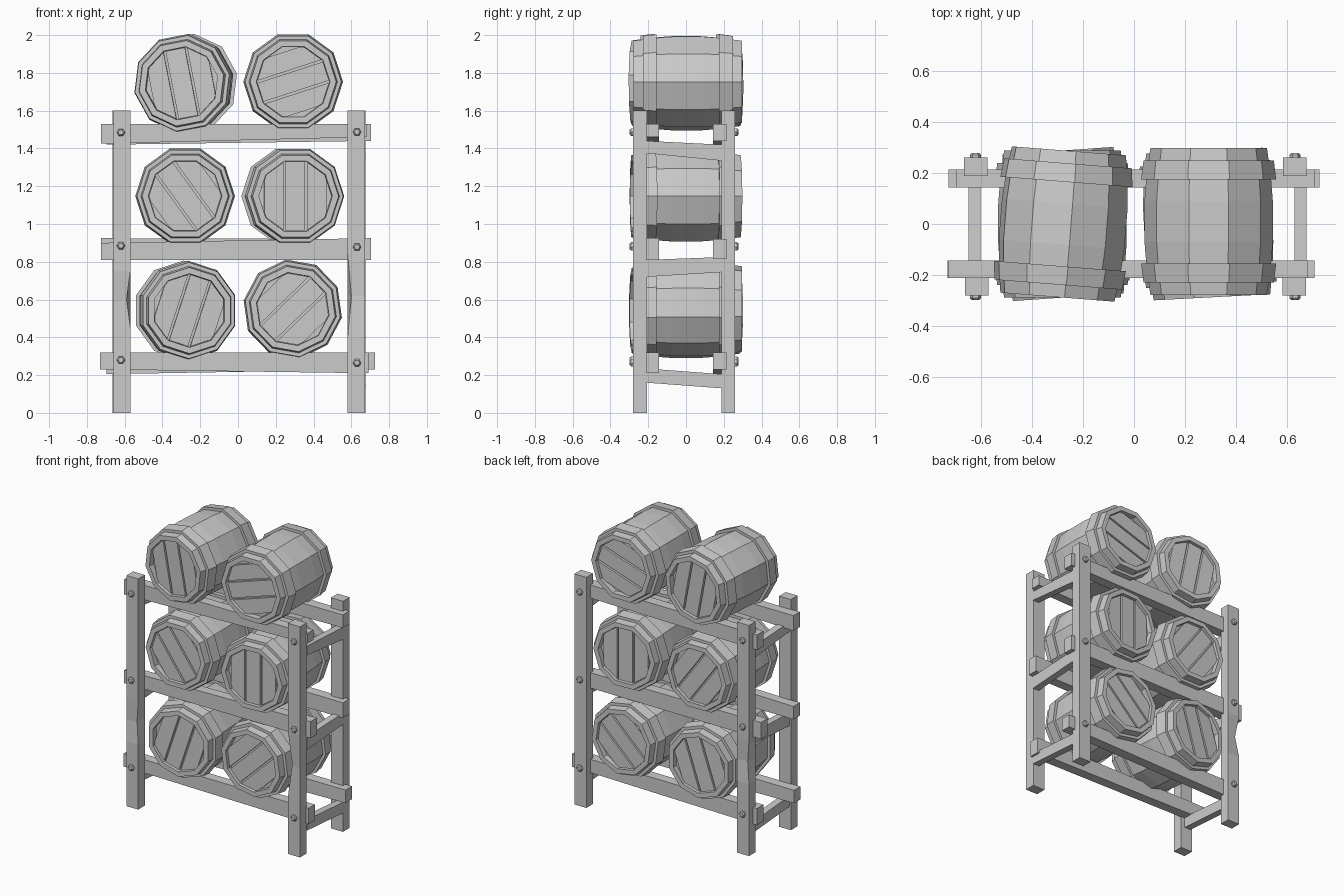
import bpy, bmesh
from math import cos, sin, pi, radians
from mathutils import Matrix, Vector

if "Cube" in bpy.data.objects:
    bpy.data.objects.remove(bpy.data.objects["Cube"])


def mesh_from(bm, name):
    bmesh.ops.recalc_face_normals(bm, faces=bm.faces)
    me = bpy.data.meshes.new(name)
    bm.to_mesh(me)
    bm.free()
    return me


def add(name, me, mat=None):
    ob = bpy.data.objects.new(name, me)
    bpy.context.collection.objects.link(ob)
    if mat is not None:
        ob.matrix_world = mat
    return ob


def loft(bm, rings, closed=False):
    """Skin matching rings; cap the ends, or join last to first."""
    vs = [[bm.verts.new(p) for p in r] for r in rings]
    n = len(vs[0])
    pairs = list(zip(vs, vs[1:])) + ([(vs[-1], vs[0])] if closed else [])
    for a, b in pairs:
        for i in range(n):
            j = (i + 1) % n
            bm.faces.new((a[i], a[j], b[j], b[i]))
    if not closed:
        bm.faces.new(vs[0])
        bm.faces.new(vs[-1])


def circle(r, y, n=10):
    return [(r * cos(2 * pi * i / n), y, r * sin(2 * pi * i / n)) for i in range(n)]


def post(name, x0, x1, y0, y1, dent=None, levels=(0.45, 0.6, 0.75)):
    """Upright with an optional chipped corner."""
    base = [(x0, y0), (x1, y0), (x1, y1), (x0, y1)]
    cx, cy = (x0 + x1) / 2, (y0 + y1) / 2
    rings = []
    for z in (0, *levels, 1.6):
        ring = [(x, y, z) for x, y in base]
        if dent is not None and z == levels[1]:
            x, y = base[dent]
            ring[dent] = (x + (cx - x) * 0.45, y + (cy - y) * 0.45, z)
        rings.append(ring)
    bm = bmesh.new()
    loft(bm, rings)
    add(name, mesh_from(bm, name))


def rail(name, x0, x1, y0, y1, za, zb):
    """Beam along x with (low, high) heights at each end."""
    bm = bmesh.new()
    loft(bm, [[(x, y0, z[0]), (x, y1, z[0]), (x, y1, z[1]), (x, y0, z[1])]
              for x, z in ((x0, za), (x1, zb))])
    add(name, mesh_from(bm, name))


def crossbar(name, x0, x1, y0, y1, za, zb):
    """Beam along y with (low, high) heights at each end."""
    bm = bmesh.new()
    loft(bm, [[(x0, y, z[0]), (x1, y, z[0]), (x1, y, z[1]), (x0, y, z[1])]
              for y, z in ((y0, za), (y1, zb))])
    add(name, mesh_from(bm, name))


# Rack posts
post("front_left_post", -0.66, -0.57, -0.28, -0.207, 1)
post("front_right_post", 0.58, 0.672, -0.28, -0.207, 0, (0.4, 0.62, 0.85))
post("back_left_post", -0.665, -0.573, 0.187, 0.26, 3, (0.5, 0.65, 0.8))
post("back_right_post", 0.583, 0.675, 0.187, 0.26)

# Long rails, front and back at three levels
F, B = (-0.212, -0.143), (0.143, 0.214)
rail("front_rail_low", -0.73, 0.69, *F, (0.23, 0.32), (0.21, 0.32))
rail("back_rail_low", -0.695, 0.725, *B, (0.205, 0.32), (0.23, 0.32))
rail("front_rail_middle", -0.725, 0.705, *F, (0.81, 0.9), (0.81, 0.925))
rail("back_rail_middle", -0.725, 0.705, *B, (0.81, 0.925), (0.815, 0.92))
rail("front_rail_top", -0.725, 0.68, *F, (1.425, 1.53), (1.46, 1.53))
rail("back_rail_top", -0.695, 0.705, *B, (1.42, 1.525), (1.44, 1.53))

# Side crossbars under the rails
for side, x0, x1 in (("left", -0.648, -0.6), ("right", 0.627, 0.675)):
    for lvl, za, zb in (("low", (0.16, 0.235), (0.13, 0.205)),
                        ("middle", (0.72, 0.81), (0.745, 0.825)),
                        ("top", (1.375, 1.44), (1.335, 1.42))):
        crossbar(f"{side}_crossbar_{lvl}", x0, x1, -0.21, 0.19, za, zb)

# Bolts through the posts
bm = bmesh.new()
loft(bm, [circle(0.022, -0.01, 6), circle(0.022, 0.01, 6), circle(0.014, 0.018, 6)])
bolt = mesh_from(bm, "bolt")
for x, zs in ((-0.62, (0.28, 0.885, 1.485)), (0.63, (0.265, 0.878, 1.487))):
    for z in zs:
        add("front_bolt", bolt, Matrix.Translation((x, -0.28, z)) @ Matrix.Rotation(pi, 4, 'Z'))
        add("back_bolt", bolt, Matrix.Translation((x, 0.26, z)))

# Barrel body: ten staves, recessed at both ends
bm = bmesh.new()
half = [(0.193, -0.25), (0.195, -0.287), (0.228, -0.287), (0.243, -0.18), (0.251, -0.08)]
prof = half + [(r, -y) for r, y in reversed(half)]
loft(bm, [circle(r, y) for r, y in prof])
body = mesh_from(bm, "barrel_body")

# Hoops
bm = bmesh.new()
for s in (-1, 1):
    loft(bm, [circle(r, s * y) for r, y in
              ((0.225, 0.238), (0.255, 0.238), (0.264, 0.165), (0.235, 0.165))], closed=True)
hoops = mesh_from(bm, "barrel_hoops")

# Head planks: slices of a decagonal plate with gaps between
bm = bmesh.new()
for s in (-1, 1):
    for a, b in ((-0.165, -0.064), (-0.052, 0.052), (0.064, 0.165)):
        part = bmesh.new()
        loft(part, [circle(0.192, s * 0.245), circle(0.192, s * 0.268)])
        for x, n in ((a, -1), (b, 1)):
            res = bmesh.ops.bisect_plane(part, geom=part.verts[:] + part.edges[:] + part.faces[:],
                                         plane_co=(x, 0, 0), plane_no=(n, 0, 0), clear_outer=True)
            cut = [e for e in res["geom_cut"] if isinstance(e, bmesh.types.BMEdge)]
            bmesh.ops.contextual_create(part, geom=cut)
        tmp = mesh_from(part, "tmp")
        bm.from_mesh(tmp)
        bpy.data.meshes.remove(tmp)
heads = mesh_from(bm, "barrel_heads")

# Six barrels: centre x, y, z, roll, yaw
barrels = {
    "top_left": (-0.277, 0.0, 1.745, -11, -4.5),
    "top_right": (0.292, 0.01, 1.753, 72, 0),
    "middle_left": (-0.28, 0.0, 1.148, -36, 0),
    "middle_right": (0.29, 0.0, 1.147, 0, 3),
    "low_left": (-0.277, 0.0, 0.542, 18, 4),
    "low_right": (0.29, 0.01, 0.55, 46, 0),
}
for name, (x, y, z, roll, yaw) in barrels.items():
    m = (Matrix.Translation((x, y, z)) @ Matrix.Rotation(radians(yaw), 4, 'Z')
         @ Matrix.Rotation(radians(roll), 4, 'Y'))
    for part, me in (("body", body), ("hoops", hoops), ("heads", heads)):
        add(f"{name}_barrel_{part}", me, m)
